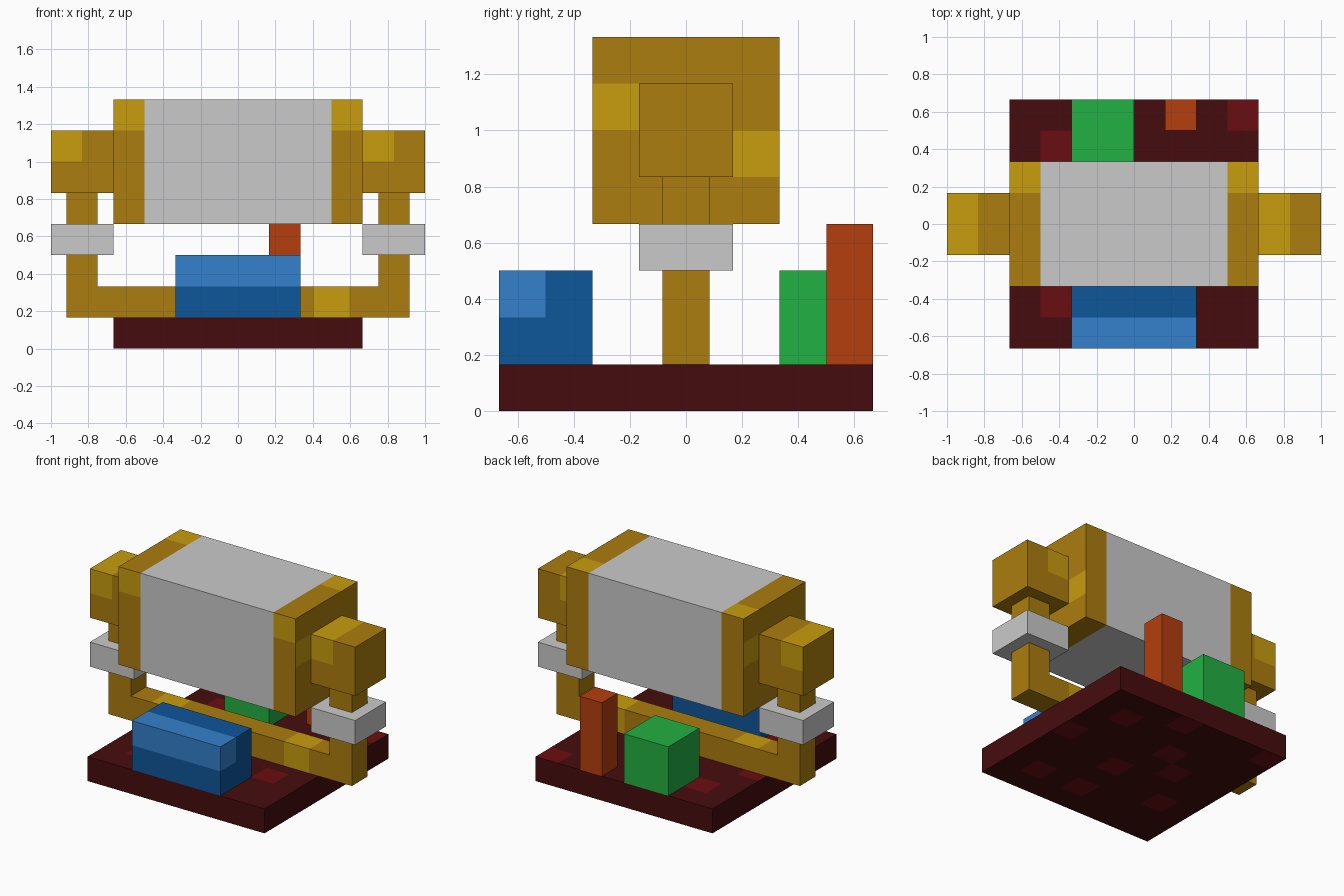
import bpy, bmesh
from mathutils import Vector

if "Cube" in bpy.data.objects:
    bpy.data.objects.remove(bpy.data.objects["Cube"], do_unlink=True)

U = 1 / 6  # grid unit shared by every part


def material(name, rgb):
    lin = [(c / 255 / 12.92) if c < 11 else ((c / 255 + 0.055) / 1.055) ** 2.4 for c in rgb]
    m = bpy.data.materials.new(name)
    m.use_nodes = True
    m.diffuse_color = (*lin, 1)
    m.node_tree.nodes["Principled BSDF"].inputs["Base Color"].default_value = (*lin, 1)
    return m


gold = material("gold", (172, 125, 14))
light_gold = material("light gold", (200, 156, 14))
grey = material("light grey", (202, 202, 202))
maroon = material("dark maroon", (70, 12, 14))
red = material("deep red", (106, 13, 17))
blue = material("blue", (13, 86, 154))
light_blue = material("light blue", (52, 128, 204))
green = material("green", (34, 177, 66))
orange = material("burnt orange", (180, 62, 14))


def finish(name, bm, mats, cuts=(), rule=None):
    """Cut the mesh along axis planes, colour faces by rule, add to the scene."""
    for axis, pos in cuts:
        n = Vector((0, 0, 0))
        n[axis] = 1
        bmesh.ops.bisect_plane(bm, geom=bm.verts[:] + bm.edges[:] + bm.faces[:],
                               plane_co=n * pos, plane_no=n)
    bmesh.ops.recalc_face_normals(bm, faces=bm.faces[:])
    if rule:
        for f in bm.faces:
            f.material_index = int(bool(rule(f.calc_center_median(), f.normal)))
    me = bpy.data.meshes.new(name)
    bm.to_mesh(me)
    bm.free()
    for m in mats:
        me.materials.append(m)
    ob = bpy.data.objects.new(name, me)
    bpy.context.scene.collection.objects.link(ob)
    return ob


def box(name, x, y, z, mats, cuts=(), rule=None):
    """Box from (min, max) ranges given in grid units."""
    bm = bmesh.new()
    bmesh.ops.create_cube(bm, size=1)
    for v in bm.verts:
        v.co = [(r[0] if c < 0 else r[1]) * U for c, r in zip(v.co, (x, y, z))]
    return finish(name, bm, mats, [(a, p * U) for a, p in cuts], rule)


# Base slab with scattered red squares on its top and underside
spots = {(1, 1), (3, 0), (0, 3), (3, 4), (5, 3), (4, 2), (7, 0), (1, 6), (3, 6), (6, 5)}


def base_rule(c, n):
    if abs(n.z) < 0.5:
        return False
    col = int((c.x * n.z + 4 * U) / U)
    row = int((4 * U - c.y) / U)
    return (col, row) in spots


box("base", (-4, 4), (-4, 4), (0, 1), [maroon, red],
    [(a, i) for a in (0, 1) for i in range(-3, 4)], base_rule)

# Large tank with a coloured band at each end
box("tank_body", (-3, 3), (-2, 2), (4, 8), [grey])


def band_rule(side):
    def rule(c, n):
        if n.z > 0.5:
            return c.y > U
        if n.y < -0.5:
            return c.z > 7 * U
        if n.x * side > 0.5:
            y = c.y * side
            return (y < -U and 6 * U < c.z < 7 * U) or (y > U and 5 * U < c.z < 6 * U)
        return False
    return rule


for side, label in ((1, "left"), (-1, "right")):
    def span(a, b):
        return tuple(sorted((a * side, b * side)))

    box(label + "_tank_band", span(3, 4), (-2, 2), (4, 8), [gold, light_gold],
        [(1, -1), (1, 1), (2, 5), (2, 6), (2, 7)], band_rule(side))

    # Side block, neck and collar
    mid = 5 * side
    box(label + "_side_block", span(4, 6), (-1, 1), (5, 7), [gold, light_gold],
        [(0, mid), (2, 6)],
        lambda c, n: c.x < mid * U and c.z > 6 * U and abs(n.x) < 0.5)
    box(label + "_neck", span(4.5, 5.5), (-0.5, 0.5), (4, 5), [gold])
    box(label + "_collar", span(4, 6), (-1, 1), (3, 4), [grey])

# U-shaped pipe: half profile mirrored, then extruded in depth
half = [(4.5, 2), (4.5, 3), (5.5, 3), (5.5, 1)]
outline = half + [(-x, z) for x, z in reversed(half)]
bm = bmesh.new()
face = bm.faces.new([bm.verts.new((x * U, -0.5 * U, z * U)) for x, z in outline])
ext = bmesh.ops.extrude_face_region(bm, geom=[face])
for v in ext["geom"]:
    if isinstance(v, bmesh.types.BMVert):
        v.co.y += U


def pipe_rule(c, n):
    if not 0.41 < abs(c.x) < 0.59 or c.z > 2.1 * U:
        return False
    return n.z > 0.5 or (c.x > 0 and abs(n.y) > 0.5)


finish("pipe", bm, [gold, light_gold],
       [(0, s * p) for s in (-1, 1) for p in (0.405, 0.595, 4.5 * U)], pipe_rule)

# Blocks standing on the base
box("front_block", (-2, 2), (-4, -2), (1, 3), [blue, light_blue], [(1, -3), (2, 2)],
    lambda c, n: c.y < -3 * U and c.z > 2 * U)
box("back_block", (-2, 0), (2, 4), (1, 3), [green])
box("back_post", (1, 2), (3, 4), (1, 4), [orange])
